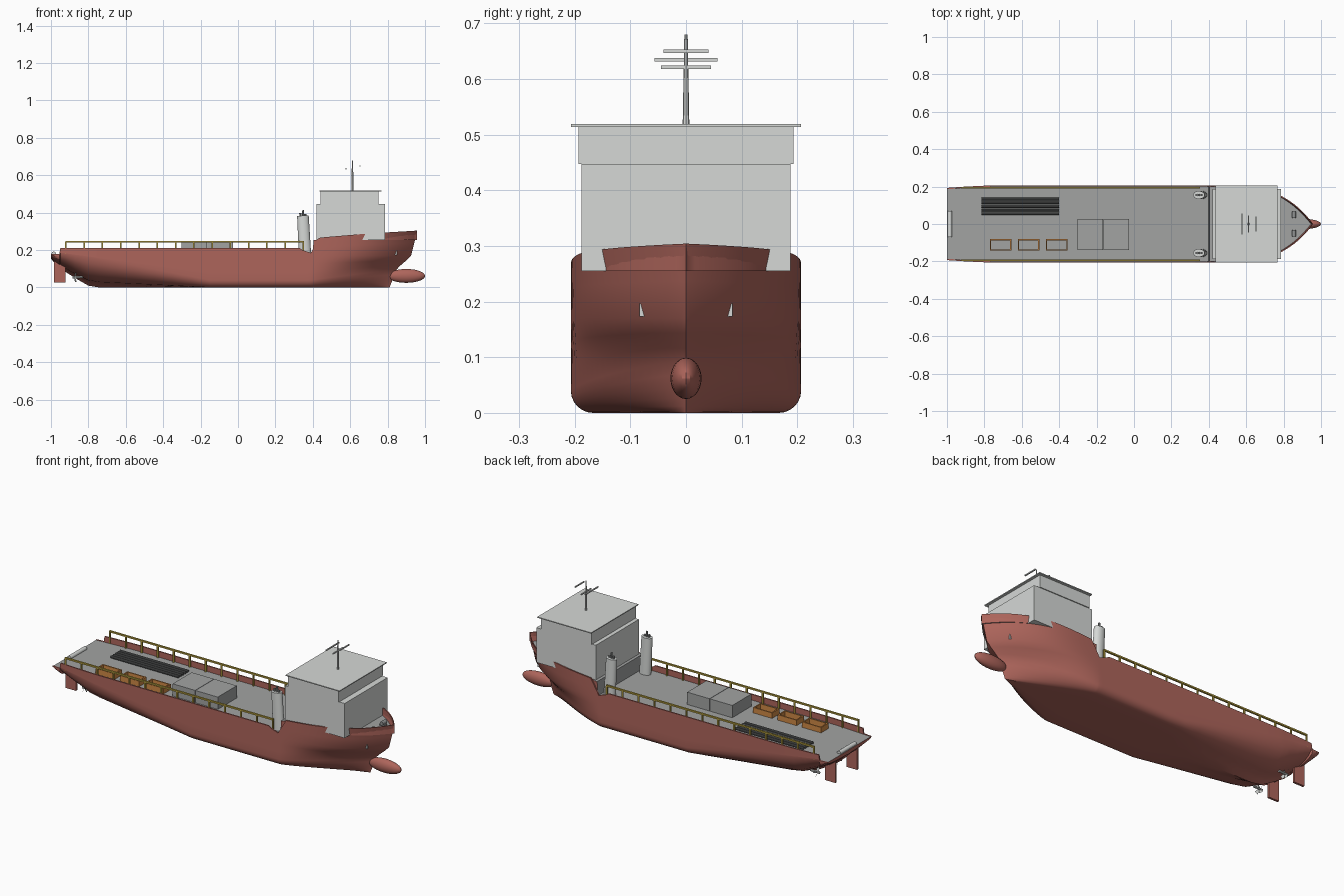
import bpy, bmesh, math
from mathutils import Vector

if "Cube" in bpy.data.objects:
    bpy.data.objects.remove(bpy.data.objects["Cube"], do_unlink=True)


def material(name, r, g, b):
    m = bpy.data.materials.new(name)
    m.use_nodes = True
    m.diffuse_color = (r, g, b, 1)
    m.node_tree.nodes["Principled BSDF"].inputs["Base Color"].default_value = (r, g, b, 1)
    return m


RED = material("hull_red", 0.42, 0.13, 0.105)
DECK = material("deck_grey", 0.36, 0.37, 0.365)
WHITE = material("house_light_grey", 0.67, 0.69, 0.675)
DARK = material("dark_grey", 0.12, 0.125, 0.125)
STEEL = material("steel_grey", 0.28, 0.29, 0.29)
ORANGE = material("crate_orange", 0.62, 0.25, 0.06)
YELLOW = material("rail_yellow", 0.52, 0.39, 0.06)


def finish(name, bm, *mats, smooth=False):
    me = bpy.data.meshes.new(name)
    bm.to_mesh(me)
    bm.free()
    for m in mats:
        me.materials.append(m)
    ob = bpy.data.objects.new(name, me)
    bpy.context.collection.objects.link(ob)
    if smooth:
        bpy.ops.object.select_all(action='DESELECT')
        ob.select_set(True)
        bpy.context.view_layer.objects.active = ob
        bpy.ops.object.shade_smooth_by_angle(angle=math.radians(30))
    return ob


def add_box(bm, x0, x1, y0, y1, z0, z1):
    vs = bmesh.ops.create_cube(bm, size=1)["verts"]
    for v in vs:
        v.co = Vector(((x0 + x1) / 2 + v.co.x * (x1 - x0),
                       (y0 + y1) / 2 + v.co.y * (y1 - y0),
                       (z0 + z1) / 2 + v.co.z * (z1 - z0)))


def add_rod(bm, a, b, r, r2=None, sides=8, flat=1):
    a, b = Vector(a), Vector(b)
    d = b - a
    vs = bmesh.ops.create_cone(bm, cap_ends=True, segments=sides, radius1=r,
                               radius2=r if r2 is None else r2, depth=d.length)["verts"]
    q = d.to_track_quat('Z', 'Y')
    for v in vs:
        v.co = q @ v.co
        v.co.y *= flat
        v.co += (a + b) / 2


def box(name, mat, *size):
    bm = bmesh.new()
    add_box(bm, *size)
    return finish(name, bm, mat)


def table(pts, x):
    """Linear interpolation in a short profile."""
    if x <= pts[0][0]:
        return pts[0][1]
    for (xa, ya), (xb, yb) in zip(pts, pts[1:]):
        if x <= xb:
            return ya + (yb - ya) * (x - xa) / (xb - xa)
    return pts[-1][1]


# Hull profiles: sheer line, keel line, deck level, beam, stem and bow fullness
SHEER = [(-1, .18), (-.955, .18), (-.95, .21), (.33, .21), (.345, .2), (.39, .185),
         (.44, .267), (.69, .288), (.97, .305)]
KEEL = [(-1, .155), (-.985, .135), (-.94, .095), (-.87, .05), (-.8, .01), (-.74, 0)]
LEVEL = [(.4, .178), (.405, .255)]
BEAM = [(-1, .193), (-.9, .2), (-.75, .207)]
STEM = [(0, .81), (.05, .83), (.1, .845), (.13, .885), (.17, .925), (.3, .958)]
FULL = [(0, 1.4), (.1, 1.9), (.17, 3), (.3, 3.75)]
BOW = .38


def section(x):
    top, keel, deck, w = (table(t, x) for t in (SHEER, KEEL, LEVEL, BEAM))
    aft = max(0, min(1, (-.15 - x) / .6))
    fore = max(0, min(1, (x - .4) / .5))
    # Bottom rises outward and the bilge grows rounder towards both ends
    rise = .12 * aft * (top - keel)
    base = keel + rise
    ry = .04 + .13 * aft + .06 * fore
    rz = min(.04 + .09 * aft + .05 * fore, (top - base) * .75)
    pts = [(0, keel), ((w - ry) * .5, keel + rise * .5)]
    for k in range(7):
        t = k * math.pi / 12
        pts.append((w - ry + ry * math.sin(t), base + rz - rz * math.cos(t)))
    z1 = base + rz
    zk = max(z1 + .002, min(.17, top - .005))
    pts += [(w, z1 + (zk - z1) * f) for f in (.33, .67, 1)]
    pts += [(w, zk + (top - zk) * f) for f in (.5, 1)]
    u = max(0, (x - BOW) / (.958 - BOW))
    out = []
    for y, z in pts:
        px = x if u == 0 else BOW + u * (table(STEM, z) - BOW)
        out.append(Vector((px, y * max(0, 1 - u ** table(FULL, z)), z)))
    # Inner bulwark wall and the deck
    rim = out[-1]
    yi = max(0, rim.y - .007)
    for y, z in ((yi, top), (yi, deck), (0, deck)):
        out.append(Vector((rim.x, y, z)))
    return out


stations = [-1, -.985, -.965, -.955, -.95, -.94, -.9, -.87, -.83, -.8, -.77, -.74]
stations += [-.65 + .1 * i for i in range(10)]
stations += [.33, .345, .37, .39, .4, .405, .42, .44]
stations += [.47 + .03 * i for i in range(16)] + [.94, .95, .958]
bm = bmesh.new()
rows = [[bm.verts.new(p) for p in section(x)] for x in stations]
for ra, rb in zip(rows, rows[1:]):
    for j in range(len(ra) - 1):
        f = bm.faces.new((ra[j], ra[j + 1], rb[j + 1], rb[j]))
        f.material_index = int(j == len(ra) - 2)
bm.faces.new(rows[0][::-1])
bmesh.ops.remove_doubles(bm, verts=bm.verts, dist=.0002)
bmesh.ops.mirror(bm, geom=bm.verts[:] + bm.edges[:] + bm.faces[:], axis='Y', merge_dist=.0003)
bmesh.ops.recalc_face_normals(bm, faces=bm.faces)
finish("hull", bm, RED, DECK, smooth=True)

# Bulbous bow
bm = bmesh.new()
bmesh.ops.create_uvsphere(bm, u_segments=24, v_segments=14, radius=1)
for v in bm.verts:
    v.co = Vector((.9 + .1 * v.co.x, .028 * v.co.y, .062 + .037 * v.co.z))
finish("bow_bulb", bm, RED, smooth=True)

# Deckhouse
box("deckhouse_lower", WHITE, .42, .785, -.188, .188, .255, .447)
box("wheelhouse", WHITE, .442, .752, -.193, .193, .447, .514)
box("wheelhouse_roof", WHITE, .436, .766, -.207, .207, .514, .519)

# Mast with three crossbars
bm = bmesh.new()
add_rod(bm, (.612, 0, .519), (.612, 0, .68), .006, .003)
for x, z, w in ((.612, .621, .045), (.578, .635, .057), (.652, .65, .04)):
    add_box(bm, x - .003, x + .003, -w, w, z - .003, z + .003)
finish("mast", bm, WHITE)

for side, s in (("left", 1), ("right", -1)):
    # Funnels with exhaust pipes
    y = .155 * s
    bm = bmesh.new()
    add_rod(bm, (.358, y, .178), (.347, y, .384), .033, .031, sides=20, flat=.68)
    finish(side + "_funnel", bm, WHITE, smooth=True)
    bm = bmesh.new()
    for dx, z in ((-.012, .398), (.002, .413), (.014, .393)):
        add_rod(bm, (.347 + dx, y, .38), (.345 + dx, y, z), .006)
    finish(side + "_exhausts", bm, STEEL, smooth=True)

    # Side railing
    y = .194 * s
    bm = bmesh.new()
    add_box(bm, -.922, .352, y - .005, y + .005, .241, .249)
    for i in range(14):
        x = -.92 + i * 1.27 / 13
        add_box(bm, x - .004, x + .004, y - .004, y + .004, .178, .243)
    finish(side + "_railing", bm, YELLOW)

    # Rudder and propeller
    y = .095 * s
    box(side + "_rudder", RED, -.985, -.922, y - .006, y + .006, .027, .15)
    bm = bmesh.new()
    add_rod(bm, (-.885, y, .054), (-.83, y, .056), .006)
    for k in range(4):
        a = k * math.pi / 2 + .4
        c, n = math.cos(a), math.sin(a)
        tip = [(-.868, .004), (-.862, .026), (-.872, .028), (-.876, .004)]
        wide = (-.005, -.008, .008, .005)
        bm.faces.new([bm.verts.new((px, y + r * c - d * n, .054 + r * n + d * c))
                      for (px, r), d in zip(tip, wide)])
    finish(side + "_propeller", bm, WHITE)

    # Anchor and foredeck winch
    box(side + "_anchor", WHITE, .838, .85, .079 * s - .005, .079 * s + .005, .173, .197)
    bm = bmesh.new()
    add_box(bm, .84, .87, .05 * s - .012, .05 * s + .012, .255, .262)
    add_rod(bm, (.856, .05 * s - .018, .27), (.856, .05 * s + .018, .27), .011, sides=12)
    finish(side + "_winch", bm, STEEL)

# Stern roller
bm = bmesh.new()
add_rod(bm, (-.985, -.07, .18), (-.985, .07, .18), .012, sides=16)
finish("stern_roller", bm, WHITE, smooth=True)

# Cargo tanks on deck
for i, x in enumerate((-.303, -.164)):
    box("cargo_tank_%d" % (i + 1), DECK, x, x + .137, -.138, .028, .178, .246)

# Open crates
for i in range(3):
    x, t = -.771 + .15 * i, .007
    bm = bmesh.new()
    for y in (-.143, -.087):
        add_box(bm, x, x + .116, y, y + t, .178, .208)
    for xe in (x, x + .116 - t):
        add_box(bm, xe, xe + t, -.136, -.087, .178, .208)
    finish("crate_%d" % (i + 1), bm, ORANGE)

# Row of deck pipes
bm = bmesh.new()
for i in range(5):
    y = .054 + .02 * i
    add_rod(bm, (-.815, y, .186), (-.4, y, .186), .0075, sides=10)
finish("deck_pipes", bm, DARK, smooth=True)
